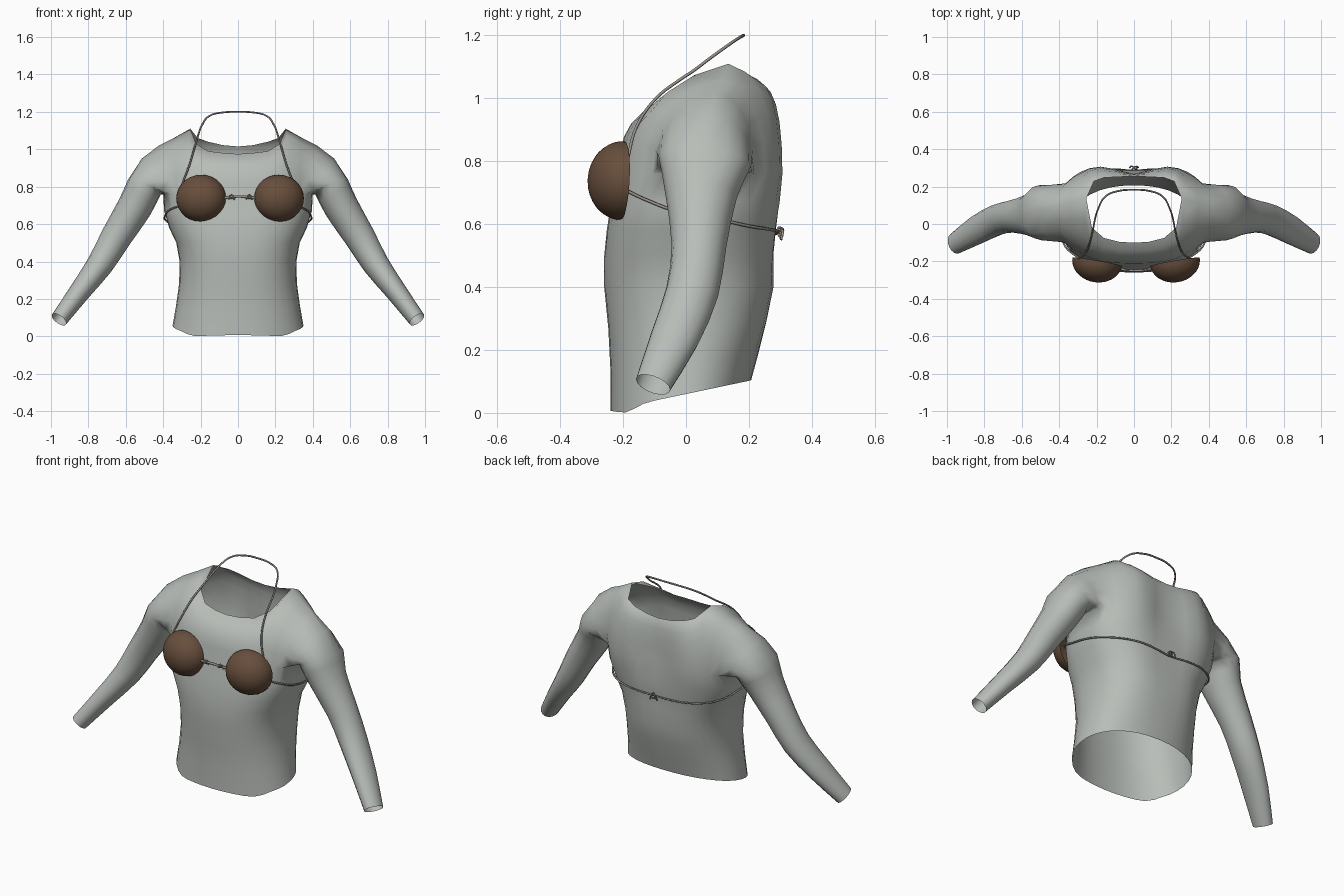
import bpy, bmesh, math
from mathutils import Vector

if "Cube" in bpy.data.objects:
    bpy.data.objects.remove(bpy.data.objects["Cube"])


def material(name, rgb):
    m = bpy.data.materials.new(name)
    m.diffuse_color = (*rgb, 1)
    m.use_nodes = True
    m.node_tree.nodes["Principled BSDF"].inputs["Base Color"].default_value = m.diffuse_color
    return m


CLOTH = material("grey_cloth", (0.48, 0.51, 0.48))
SHELL = material("brown_shell", (0.135, 0.077, 0.046))
CORD = material("cord", (0.30, 0.275, 0.24))


def finish(bm, name, mat):
    bmesh.ops.recalc_face_normals(bm, faces=bm.faces[:])
    for f in bm.faces:
        f.smooth = True
    me = bpy.data.meshes.new(name)
    bm.to_mesh(me)
    bm.free()
    me.materials.append(mat)
    ob = bpy.data.objects.new(name, me)
    bpy.context.collection.objects.link(ob)
    return ob


# Torso rows: height, half width, front y, back y, spine dip, hem slope
ROWS = [(0.06, .350, -.240, .207, .00, .21), (0.16, .332, -.240, .230, .00, .12),
        (0.28, .315, -.247, .266, .01, .05), (0.40, .312, -.260, .288, .01, 0),
        (0.50, .330, -.260, .294, .02, 0), (0.58, .368, -.252, .300, .02, 0),
        (0.67, .395, -.238, .315, .03, 0), (0.76, .400, -.216, .328, .06, 0)]


def torso_point(row, deg, grow=0.0):
    z, hw, yf, yb, dip, slope = row
    a = math.radians(deg)
    e = .75 + .17 * min(1, max(0, (.6 - z) / .54))  # rounder toward the hem
    c, s = max(0, math.cos(a)), math.sin(a)
    x = (hw + grow) * c ** e if c > 1e-6 else 0
    y = (yf + yb) / 2 + math.copysign(((yb - yf) / 2 + grow) * abs(s) ** e, s)
    if s > 0:
        y -= dip * math.exp(-(x / .13) ** 2)
    if slope > .2:  # hem dips toward the front
        z -= .018 * math.exp(-((y + .19) / .04) ** 2)
    return Vector((x, y, z + slope * y))


def torso_at(z, deg, grow):
    # blend neighbouring rows at any height
    for a, b in zip(ROWS, ROWS[1:]):
        if a[0] <= z <= b[0]:
            t = (z - a[0]) / (b[0] - a[0])
            return torso_point([p + (q - p) * t for p, q in zip(a, b)], deg, grow)


# Neckline and shoulder seam, centre outwards
SEAM = [(.255, .135, 1.11), (.34, .115, 1.062), (.42, .09, 1.022)]
FRONT_TOP = [(0, -.10, .975), (.08, -.095, .98), (.16, -.075, .99), (.225, -.02, 1.03)]
BACK_TOP = [(0, .255, 1.015), (.08, .252, 1.022), (.16, .248, 1.04), (.215, .228, 1.06)]
# Sleeve rings: centre, radius across, radius along y
SLEEVE = [((.500, .06, .80), .096, .148), ((.553, .048, .69), .093, .114),
          ((.652, .041, .53), .082, .087), ((.737, .020, .385), .071, .084),
          ((.845, -.035, .24), .057, .078), ((.957, -.105, .09), .046, .058)]


def smooth_rings(rings, steps=2):
    # Catmull-Rom interpolation between sleeve rings
    flat = [Vector((*c, r, ry)) for c, r, ry in rings]
    out = []
    for i in range(len(flat) - 1):
        p0, p1, p2 = flat[max(i - 1, 0)], flat[i], flat[i + 1]
        p3 = flat[min(i + 2, len(flat) - 1)]
        for k in range(steps):
            t = k / steps
            out.append((p1 * 2 + (p2 - p0) * t + (p0 * 2 - p1 * 5 + p2 * 4 - p3) * t * t
                        + (p1 * 3 - p0 - p2 * 3 + p3) * t ** 3) * .5)
    return out + [flat[-1]]


def build_shirt():
    bm = bmesh.new()
    grid = [[bm.verts.new(torso_point(r, -90 + 10 * j)) for j in range(19)] for r in ROWS]
    for a, b in zip(grid, grid[1:]):
        for j in range(18):
            bm.faces.new((a[j], a[j + 1], b[j + 1], b[j]))

    # Chest and back panels curve from the armpit row up to the neckline
    seam = [bm.verts.new(p) for p in SEAM]
    R = 5

    def panel(tops, base, k):
        top = [bm.verts.new(p) for p in tops] + seam
        cols = []
        for p, t in zip(base, top):
            P, T = p.co, t.co
            C = Vector(((P.x + T.x) / 2, P.y, P.z + (T.z - P.z) * k))
            col = [p]
            for i in range(1, R):
                s = i / R
                col.append(bm.verts.new(P * (1 - s) ** 2 + C * 2 * s * (1 - s) + T * s * s))
            cols.append(col + [t])
        for a, b in zip(cols, cols[1:]):
            for i in range(R):
                bm.faces.new((a[i], b[i], b[i + 1], a[i + 1]))
        return cols[-1]

    armpit = grid[-1]
    fcol = panel(FRONT_TOP, armpit[:7], .8)
    bcol = panel(BACK_TOP, armpit[:11:-1], .9)

    # Armhole loop starts under the arm and runs up the back
    loop = armpit[9:13] + bcol[1:R] + [seam[2]] + fcol[R - 1:0:-1] + armpit[6:9]
    n = len(loop)
    data = smooth_rings(SLEEVE)
    cen = [Vector(d[:3]) for d in data]
    rings = []
    for i, d in enumerate(data):
        t = (cen[min(i + 1, len(cen) - 1)] - cen[max(i - 1, 0)]).normalized()
        u = Vector((-t.z, 0, t.x)).normalized()
        v = t.cross(u)
        if v.y < 0:
            v = -v
        e = .8 if i < 2 else 1  # fuller section under the arm
        ring = []
        for k in range(n):
            c, s = math.cos(2 * math.pi * k / n), math.sin(2 * math.pi * k / n)
            s = math.copysign(abs(s) ** e, s)
            ring.append(cen[i] - u * d[3] * c + v * d[4] * s)
        rings.append(ring)
    # Rounded shoulder cap between armhole and sleeve
    cap = []
    for k in range(n):
        w = max(0, -math.cos(2 * math.pi * k / n))
        cap.append((loop[k].co + rings[0][k]) / 2 + Vector((.01, 0, .02)) * w)
    prev = loop
    for ring in [cap] + rings:
        cur = [bm.verts.new(p) for p in ring]
        for k in range(n):
            m = (k + 1) % n
            bm.faces.new((prev[k], prev[m], cur[m], cur[k]))
        prev = cur
    ob = finish(bm, "shirt", CLOTH)
    mod = ob.modifiers.new("mirror", 'MIRROR')
    mod.use_clip = True
    mod.merge_threshold = 0.0005


build_shirt()


# Half-shell cups, open at the back
def cup(name, x, yaw):
    bm = bmesh.new()
    bmesh.ops.create_uvsphere(bm, u_segments=28, v_segments=20, radius=1)
    bmesh.ops.delete(bm, geom=[v for v in bm.verts if v.co.z < -.01], context='VERTS')
    for v in bm.verts:
        v.co = Vector((v.co.x * .134, -v.co.z * .110, v.co.y * .126))
    ob = finish(bm, name, SHELL)
    ob.location = (x, -.202, .738)
    ob.rotation_euler = (math.radians(-3), 0, yaw)


cup("left_cup", -.197, -.17)
cup("right_cup", .219, .17)


def cord(name, pts, r=.005):
    cu = bpy.data.curves.new(name, 'CURVE')
    cu.dimensions = '3D'
    cu.bevel_depth = r
    cu.bevel_resolution = 1
    cu.resolution_u = 5
    cu.use_fill_caps = True
    sp = cu.splines.new('BEZIER')
    sp.bezier_points.add(len(pts) - 1)
    for b, p in zip(sp.bezier_points, pts):
        b.co = p
        b.handle_left_type = b.handle_right_type = 'AUTO'
    cu.materials.append(CORD)
    bpy.context.collection.objects.link(bpy.data.objects.new(name, cu))


def both_sides(pts):
    return [(-p[0], p[1], p[2]) for p in pts[:-1]] + [tuple(p) for p in reversed(pts)]


# Neck loop
cord("neck_cord", both_sides([(.30, -.185, .81), (.262, -.157, .91), (.235, -.095, 1.0),
                              (.217, -.018, 1.06), (.21, .02, 1.085), (.192, .08, 1.13),
                              (.15, .15, 1.18), (.08, .177, 1.197), (0, .183, 1.2)]))
# Back cord follows the torso
path = [(.705, -50), (.675, -28), (.645, -10), (.615, 10), (.595, 30), (.585, 50),
        (.58, 65), (.575, 78), (.57, 90)]
cord("back_cord", both_sides([torso_at(z, d, .007) for z, d in path]))
# Cord joining the cups
cord("front_cord", [(-.09, -.235, .735), (-.04, -.247, .745), (.05, -.247, .745),
                    (.11, -.235, .735)], .007)


# Small tied knots with loose ends
def knot(name, x, y, z, s):
    pts = [(-1.3, .2, -1), (-.5, .6, .6), (.6, -.3, .7), (.4, .5, -.5), (-.5, -.2, -.2),
           (.3, .5, .5), (1.3, .3, -1.2)]
    cord(name, [(x + a * s, y + b * s, z + c * s) for a, b, c in pts], .004)


knot("front_knot_a", -.035, -.25, .745, .012)
knot("front_knot_b", .06, -.25, .745, .012)
knot("back_knot", 0, torso_at(.57, 90, .010).y + .008, .572, .018)
